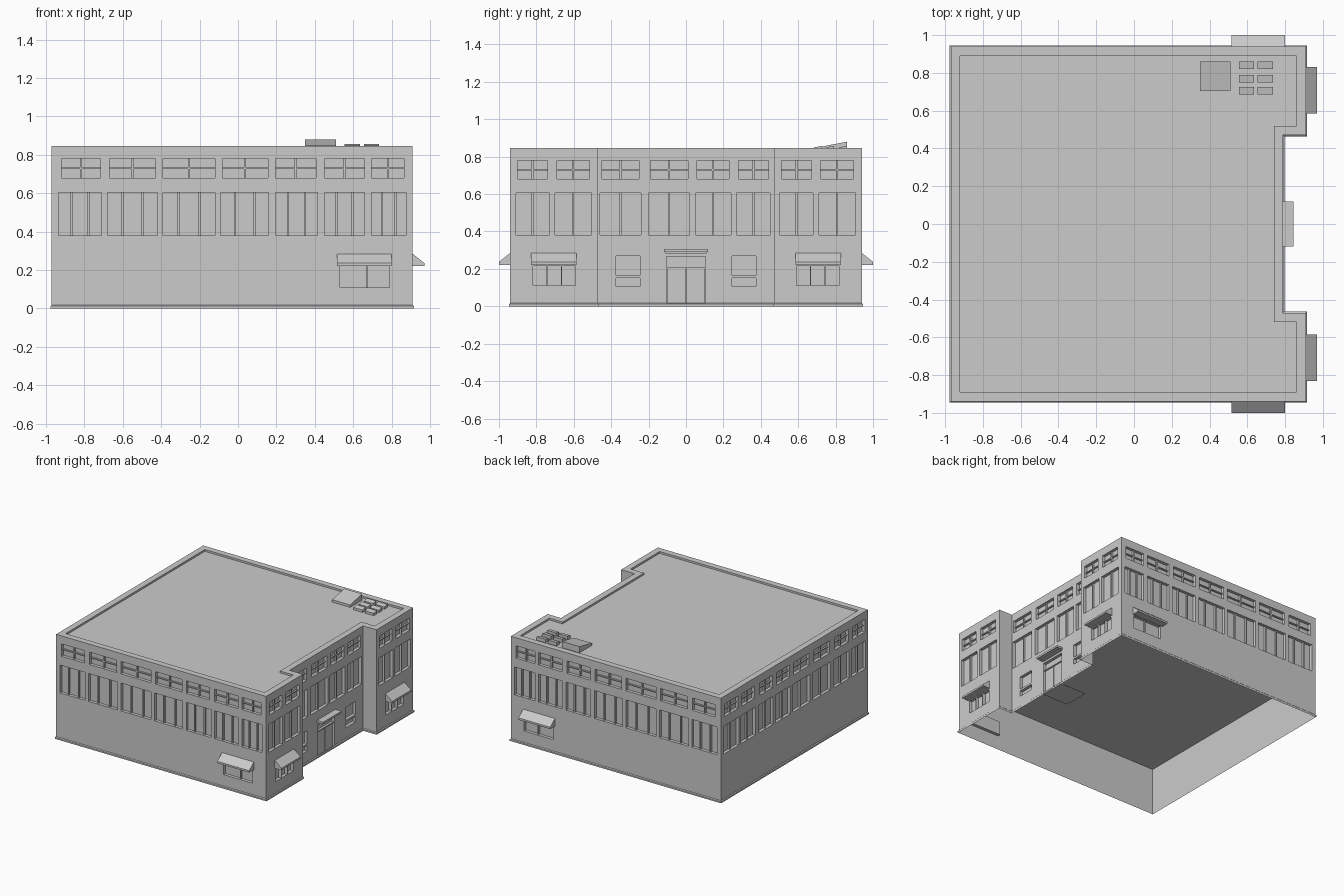
import bpy, bmesh

if "Cube" in bpy.data.objects:
    bpy.data.objects.remove(bpy.data.objects["Cube"])

H = 0.845
DEPTH = 0.025
PLANE = {'front': -0.94, 'back': 0.94, 'left': -0.97, 'wing': 0.91, 'entry': 0.79}


def outline(d):
    # building footprint, moved inward by d
    return [(-.97 + d, -.94 + d), (.91 - d, -.94 + d), (.91 - d, -.47 - d), (.79 - d, -.47 - d),
            (.79 - d, .47 + d), (.91 - d, .47 + d), (.91 - d, .94 - d), (-.97 + d, .94 - d)]


def place(side, u, o, z):
    # u along the wall, o outward from it
    if side in ('front', 'left'):
        o = -o
    p = PLANE[side] + o
    return (u, p, z) if side in ('front', 'back') else (p, u, z)


def finish(bm, name):
    bmesh.ops.recalc_face_normals(bm, faces=bm.faces)
    me = bpy.data.meshes.new(name)
    bm.to_mesh(me)
    bm.free()
    ob = bpy.data.objects.new(name, me)
    bpy.context.collection.objects.link(ob)
    return ob


def prism(bm, pts, vec):
    # closed solid from a planar polygon swept along vec
    a = [bm.verts.new(p) for p in pts]
    b = [bm.verts.new([p[i] + vec[i] for i in range(3)]) for p in pts]
    n = len(a)
    bm.faces.new(a[::-1])
    bm.faces.new(b)
    for i in range(n):
        bm.faces.new((a[i], a[(i + 1) % n], b[(i + 1) % n], b[i]))


def wall_prism(bm, side, profile, u0, u1):
    # profile of (outward, z) points swept along the wall
    pts = [place(side, u0, o, z) for o, z in profile]
    vec = (u1 - u0, 0, 0) if side in ('front', 'back') else (0, u1 - u0, 0)
    prism(bm, pts, vec)


def wall_box(bm, side, u0, u1, z0, z1, o0, o1):
    wall_prism(bm, side, [(o0, z0), (o1, z0), (o1, z1), (o0, z1)], u0, u1)


cut, bars = bmesh.new(), bmesh.new()


def window(side, u0, u1, z0, z1, vert=(), horiz=()):
    wall_box(cut, side, u0, u1, z0, z1, -DEPTH, .02)
    for t in vert:
        c = u0 + (u1 - u0) * t
        wall_box(bars, side, c - .005, c + .005, z0, z1, -DEPTH, -.01)
    for t in horiz:
        c = z0 + (z1 - z0) * t
        wall_box(bars, side, u0, u1, c - .004, c + .004, -DEPTH, -.012)


# upper storey windows, long walls
LOW = [(-.935, -.71), (-.68, -.42), (-.39, -.12), (-.09, .16), (.195, .415), (.45, .66), (.695, .875)]
TOP = [(-.92, -.715), (-.67, -.43), (-.39, -.12), (-.08, .155), (.195, .405), (.45, .66), (.695, .865)]
for side in ('front', 'back'):
    for a, b in LOW:
        window(side, a, b, .38, .605, (.3, .7))
    for a, b in TOP:
        window(side, a, b, .68, .78, (.5,), (.5,))
    window(side, .53, .79, .11, .22, (.55,))

# upper storey windows, entrance side and the opposite wall
SIDE = [(-.91, -.73), (-.70, -.505), (-.46, -.24), (-.20, .02), (.05, .24), (.27, .45), (.50, .68), (.71, .905)]
for i, (a, b) in enumerate(SIDE):
    right = 'entry' if 2 <= i <= 5 else 'wing'
    for side in (right, 'left'):
        window(side, a, b, .38, .605, (.5,))
        window(side, a + .01, b - .01, .68, .78, (.5,), (.5,))

# ground floor windows and door
for s in (-1, 1):
    for c in (.627, .705, .782):
        window('wing', s * c - .036, s * c + .036, .11, .215)
    for z0, z1 in ((.105, .15), (.165, .27)):
        window('entry', s * .31 - .065, s * .31 + .065, z0, z1)
window('entry', -.105, .105, -.02, .265)
door = bmesh.new()
for a, b in ((-.1, -.003), (.003, .1)):
    wall_box(door, 'entry', a, b, .003, .2, -DEPTH, -.014)
wall_box(door, 'entry', -.105, .105, .2, .208, -DEPTH, -.006)
finish(door, 'entrance_doors')
finish(bars, 'window_bars')

# roof well inside the parapet
prism(cut, [(x, y, .83) for x, y in outline(.05)], (0, 0, .1))
cutter = finish(cut, 'opening_cutter')
cutter.hide_render = True

# main body, openings cut, open underneath
bm = bmesh.new()
prism(bm, [(x, y, 0) for x, y in outline(0)], (0, 0, H))
body = finish(bm, 'building_shell')
mod = body.modifiers.new('openings', 'BOOLEAN')
mod.operation = 'DIFFERENCE'
mod.solver = 'EXACT'
mod.object = cutter
deps = bpy.context.evaluated_depsgraph_get()
me = bpy.data.meshes.new_from_object(body.evaluated_get(deps))
body.modifiers.clear()
body.data = me
bpy.data.objects.remove(cutter)
bm = bmesh.new()
bm.from_mesh(me)
low = [f for f in bm.faces if all(v.co.z < .0005 for v in f.verts)]
bmesh.ops.delete(bm, geom=low, context='FACES')
bm.to_mesh(me)
bm.free()

# floor slab closing the ground storey
bm = bmesh.new()
bm.faces.new([bm.verts.new((x, y, .379)) for x, y in outline(.001)][::-1])
me = bpy.data.meshes.new('upper_floor_slab')
bm.to_mesh(me)
bm.free()
bpy.context.collection.objects.link(bpy.data.objects.new('upper_floor_slab', me))

# plinth strip
bm = bmesh.new()
rings = [[bm.verts.new((x, y, z)) for x, y in outline(d)] for d, z in ((-.006, 0), (-.006, .012), (0, .018))]
for r, q in zip(rings, rings[1:]):
    for i in range(8):
        j = (i + 1) % 8
        bm.faces.new((r[i], r[j], q[j], q[i]))
finish(bm, 'plinth')

# awnings
AWN = [(0, .222), (.06, .222), (.06, .237), (0, .285)]
bm = bmesh.new()
for side in ('front', 'back'):
    wall_prism(bm, side, AWN, .515, .80)
for a in (-.83, .585):
    wall_prism(bm, 'wing', AWN, a, a + .245)
finish(bm, 'awnings')

# entrance canopy and vestibule floor
bm = bmesh.new()
wall_box(bm, 'entry', -.118, .118, .29, .305, -.002, .055)
wall_box(bm, 'entry', -.11, .11, .282, .29, -.002, .045)
finish(bm, 'entrance_canopy')
bm = bmesh.new()
wall_box(bm, 'entry', -.105, .105, 0, .004, -.23, 0)
finish(bm, 'vestibule_floor')

# sloping roof hatch and small roof panels
bm = bmesh.new()
prism(bm, [(.35, .705, .828), (.35, .86, .828), (.35, .86, .88), (.35, .705, .85)], (.16, 0, 0))
finish(bm, 'roof_hatch')
bm = bmesh.new()
for x in (.555, .655):
    for y in (.685, .75, .82):
        prism(bm, [(x, y, .828), (x, y + .04, .828), (x, y + .04, .857), (x, y, .85)], (.08, 0, 0))
finish(bm, 'roof_panels')
